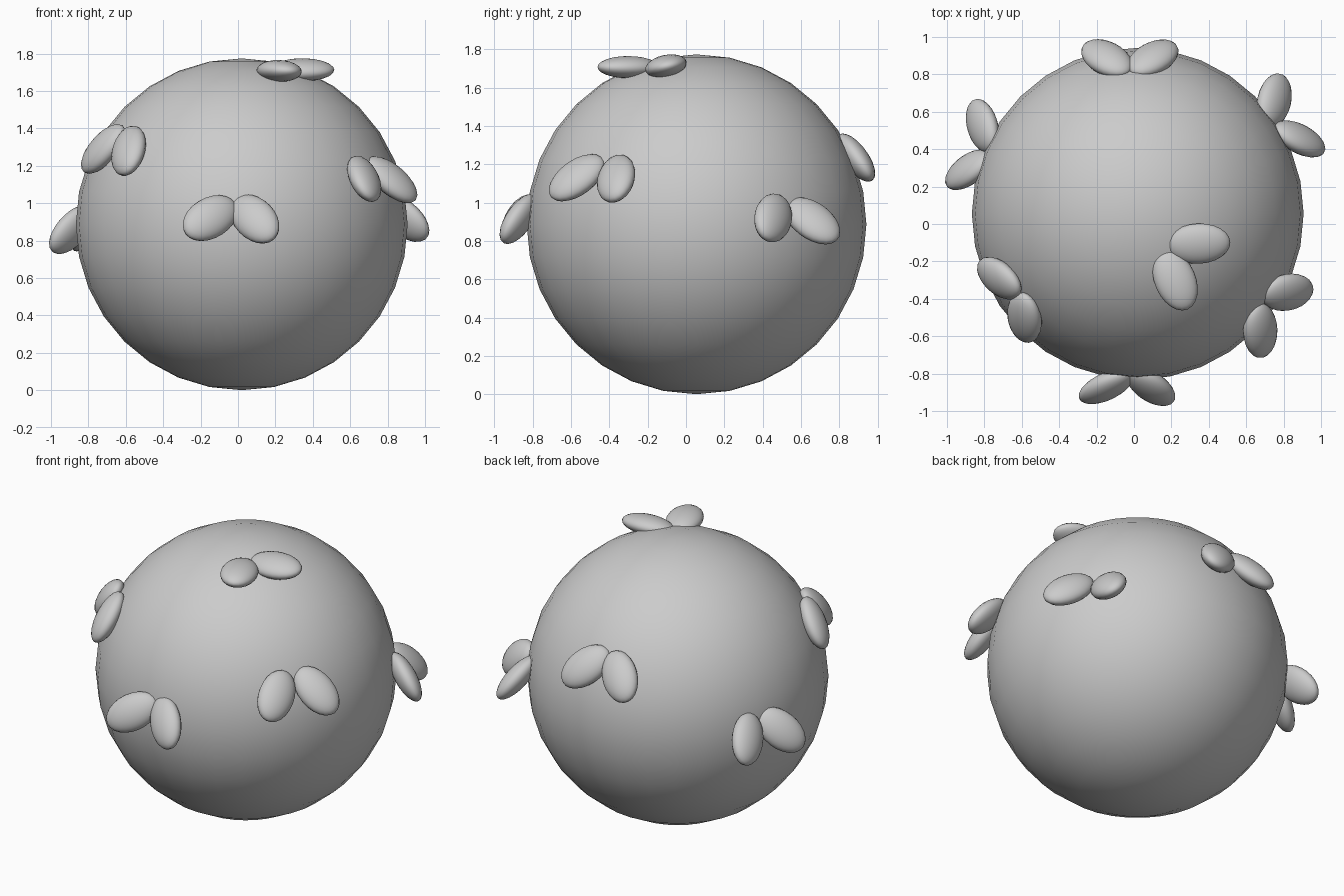
import bpy
from mathutils import Vector, Matrix

if "Cube" in bpy.data.objects:
    bpy.data.objects.remove(bpy.data.objects["Cube"], do_unlink=True)

CENTRE = Vector((0.02, 0.055, 0.887))
RADIUS = 0.887

grey = bpy.data.materials.new("plain grey")
grey.use_nodes = True
colour = (0.6, 0.6, 0.6, 1)
grey.diffuse_color = colour
grey.node_tree.nodes["Principled BSDF"].inputs["Base Color"].default_value = colour


def smooth_ball(name, radius, segments, rings):
    bpy.ops.mesh.primitive_uv_sphere_add(segments=segments, ring_count=rings, radius=radius)
    ball = bpy.context.object
    ball.name = name
    ball.data.materials.append(grey)
    bpy.ops.object.shade_smooth()
    return ball


def lobe(name, centre, direction, thickness=0.065):
    """Flattened ellipsoid, long along direction, with its flat side facing outward."""
    centre = Vector(centre)
    long_axis = Vector(direction).normalized()
    outward = centre - CENTRE
    flat_axis = (outward - long_axis * outward.dot(long_axis)).normalized()
    wide_axis = flat_axis.cross(long_axis)
    turn = Matrix((long_axis, wide_axis, flat_axis)).transposed().to_4x4()
    ball = smooth_ball(name, 1, 24, 12)
    ball.matrix_world = Matrix.Translation(centre) @ turn @ Matrix.Diagonal((0.17, 0.11, thickness, 1))


# Round body
body = smooth_ball("body", RADIUS, 32, 16)
body.location = CENTRE

# Pairs of drooping lobes: centre and direction of each lobe
pairs = {
    "front": [((-0.15, -0.87, 0.92), (-0.22, -0.12, -0.14)),
              ((0.09, -0.87, 0.915), (0.15, -0.13, -0.16))],
    "front_left": [((0.675, -0.57, 1.13), (0.04, -0.22, -0.17)),
                   ((0.82, -0.365, 1.125), (0.2, 0, -0.17))],
    "front_right": [((-0.72, -0.29, 1.29), (-0.17, 0.1, -0.18)),
                    ((-0.585, -0.5, 1.28), (-0.01, -0.18, -0.18))],
    "back_left": [((0.75, 0.66, 0.905), (0.08, 0.2, -0.16)),
                  ((0.885, 0.455, 0.92), (0.2, -0.08, -0.15))],
    "back_right": [((-0.81, 0.525, 0.87), (-0.09, 0.2, -0.17)),
                   ((-0.885, 0.29, 0.86), (-0.18, -0.1, -0.17))],
    "back": [((0.1, 0.885, 1.235), (0.18, 0.13, -0.17)),
             ((-0.145, 0.885, 1.235), (-0.18, 0.13, -0.17))],
    "top": [((0.345, -0.105, 1.713), (1, 0.05, 0)),
            ((0.22, -0.3, 1.707), (0.12, -0.28, 0))],
}
for place, lobes in pairs.items():
    for number, (centre, direction) in enumerate(lobes, 1):
        lobe(f"{place}_lobe_{number}", centre, direction, 0.058 if place == "top" else 0.065)
